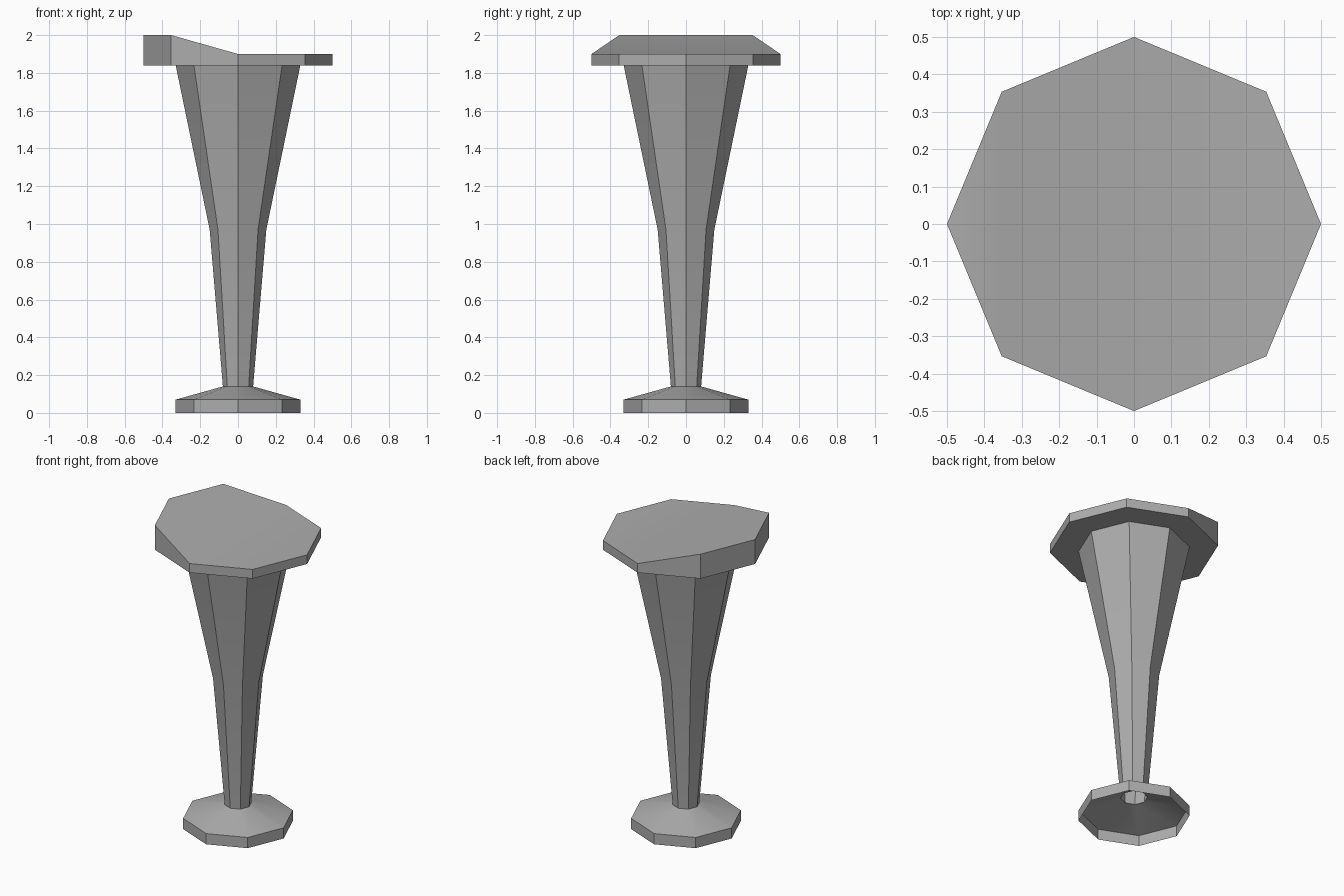
import bpy, bmesh, math

if "Cube" in bpy.data.objects:
    bpy.data.objects.remove(bpy.data.objects["Cube"])

SIDES = 8
grey = bpy.data.materials.new("stone_grey")
grey.diffuse_color = (0.42, 0.42, 0.42, 1)
grey.use_nodes = True
grey.node_tree.nodes["Principled BSDF"].inputs["Base Color"].default_value = grey.diffuse_color


def finish(bm, name):
    mesh = bpy.data.meshes.new(name)
    bm.to_mesh(mesh)
    bm.free()
    mesh.materials.append(grey)
    obj = bpy.data.objects.new(name, mesh)
    bpy.context.collection.objects.link(obj)
    bpy.ops.object.select_all(action='DESELECT')
    obj.select_set(True)
    bpy.context.view_layer.objects.active = obj
    bpy.ops.object.shade_smooth_by_angle(angle=math.radians(30))


def lathe(profile):
    """Open octagonal shell through (radius, z) points, outside to the right of the path."""
    bm = bmesh.new()
    rings = [[bm.verts.new((r * math.cos(math.tau * i / SIDES),
                            r * math.sin(math.tau * i / SIDES), z))
              for i in range(SIDES)] for r, z in profile]
    for a, b in zip(rings, rings[1:]):
        for i in range(SIDES):
            j = (i + 1) % SIDES
            bm.faces.new((a[i], a[j], b[j], b[i]))
    return bm, rings


# Hollow foot, open underneath
bm, _ = lathe([(0.33, 0), (0.33, 0.07), (0.08, 0.14)])
finish(bm, "foot")

# Hollow flared column
bm, _ = lathe([(0.08, 0.14), (0.15, 0.97), (0.33, 1.84)])
finish(bm, "column")

# Top slab with its left edge raised
bm, rings = lathe([(0.33, 1.84), (0.5, 1.84), (0.5, 1.9)])
top = rings[-1]
for v in top:
    if v.co.x < -0.1:
        v.co.z = 2.0
# close the top with strips running front to back
bm.faces.new((top[0], top[1], top[7]))
bm.faces.new((top[1], top[2], top[6], top[7]))
bm.faces.new((top[2], top[3], top[5], top[6]))
bm.faces.new((top[3], top[4], top[5]))
finish(bm, "top_slab")
